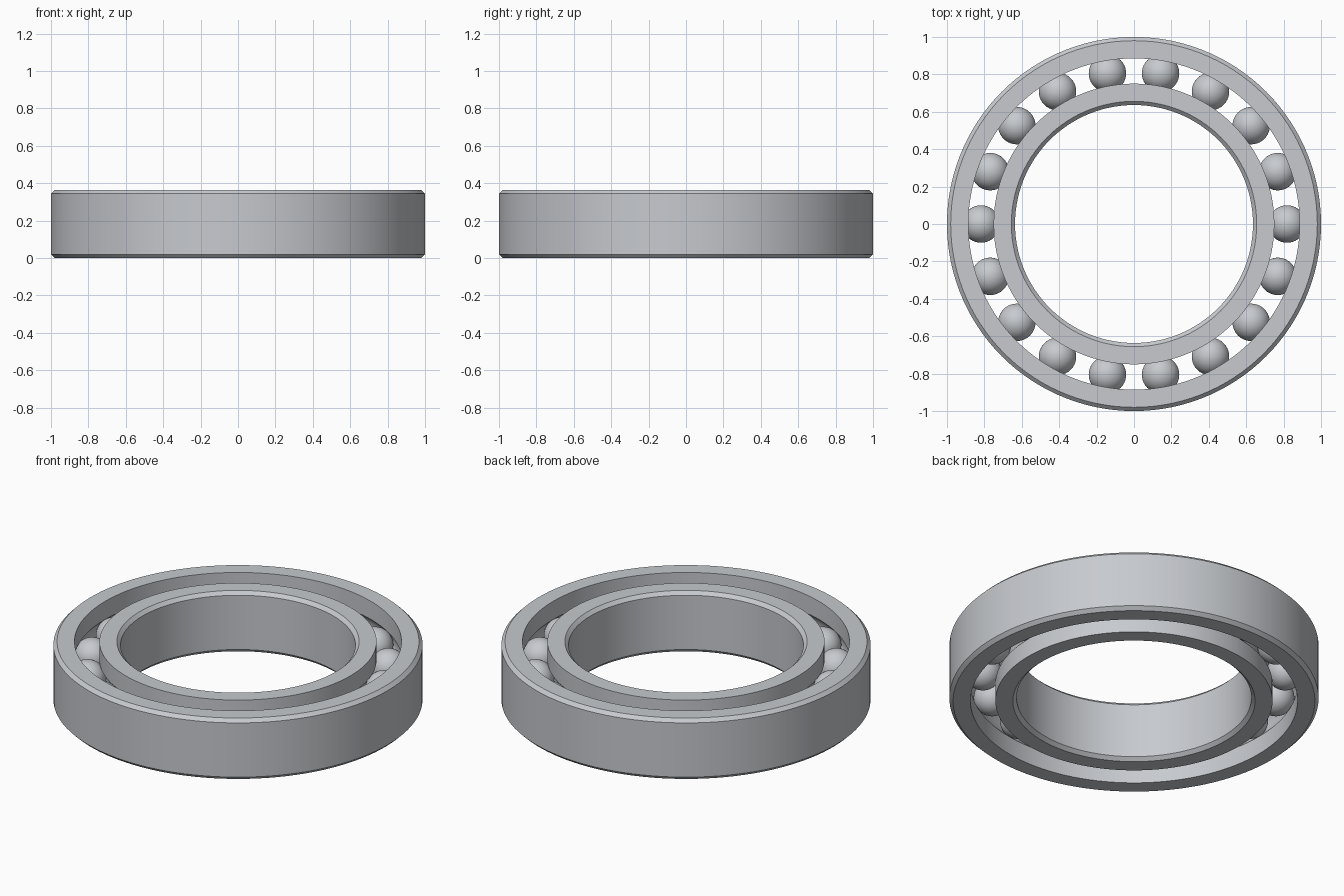
import bpy, bmesh
from math import sin, cos, acos, pi, radians

cube = bpy.data.objects.get("Cube")
if cube:
    bpy.data.objects.remove(cube)

BORE, RIM, WIDTH, CHAMFER = 0.636, 1.0, 0.364, 0.02
PITCH, BALL, GAP = 0.818, 0.1, 0.0675   # GAP: pitch circle to each ring's land
SEGMENTS, BALLS, GROOVE_STEPS = 120, 18, 12
MID = WIDTH / 2

steel = bpy.data.materials.new("light steel grey")
steel.use_nodes = True
COLOUR = (0.57, 0.59, 0.62, 1)
steel.diffuse_color = COLOUR
steel.node_tree.nodes["Principled BSDF"].inputs["Base Color"].default_value = COLOUR


def add_object(name, bm):
    mesh = bpy.data.meshes.new(name)
    bm.to_mesh(mesh)
    bm.free()
    mesh.materials.append(steel)
    obj = bpy.data.objects.new(name, mesh)
    bpy.context.collection.objects.link(obj)
    return obj


def shade(obj, angle):
    bpy.ops.object.select_all(action="DESELECT")
    obj.select_set(True)
    bpy.context.view_layer.objects.active = obj
    bpy.ops.object.shade_smooth_by_angle(angle=radians(angle))


def make_ring(name, edge, side):
    """Lathe a race; side is +1 when it lies outside the balls, -1 inside."""
    land = PITCH + side * GAP
    profile = [(land, 0), (edge - side * CHAMFER, 0), (edge, CHAMFER),
               (edge, WIDTH - CHAMFER), (edge - side * CHAMFER, WIDTH), (land, WIDTH)]
    # Ball groove, an arc from the upper lip to the lower lip
    half = acos(GAP / BALL)
    for i in range(GROOVE_STEPS + 1):
        a = half - 2 * half * i / GROOVE_STEPS
        profile.append((PITCH + side * BALL * cos(a), MID + BALL * sin(a)))
    bm = bmesh.new()
    loops = []
    for s in range(SEGMENTS):
        t = 2 * pi * s / SEGMENTS
        loops.append([bm.verts.new((r * cos(t), r * sin(t), z)) for r, z in profile])
    for s in range(SEGMENTS):
        a, b = loops[s], loops[(s + 1) % SEGMENTS]
        for i in range(len(profile)):
            j = (i + 1) % len(profile)
            bm.faces.new((a[i], b[i], b[j], a[j]))
    bmesh.ops.recalc_face_normals(bm, faces=bm.faces)
    shade(add_object(name, bm), 20)


# Races
make_ring("outer_ring", RIM, 1)
make_ring("inner_ring", BORE, -1)

# Balls, sharing one mesh
bm = bmesh.new()
bmesh.ops.create_uvsphere(bm, u_segments=40, v_segments=24, radius=BALL)
first = add_object("ball", bm)
shade(first, 40)
for i in range(BALLS):
    t = 2 * pi * i / BALLS
    ball = first
    if i:
        ball = first.copy()
        ball.name = f"ball_{i + 1}"
        bpy.context.collection.objects.link(ball)
    ball.location = (PITCH * cos(t), PITCH * sin(t), MID)
